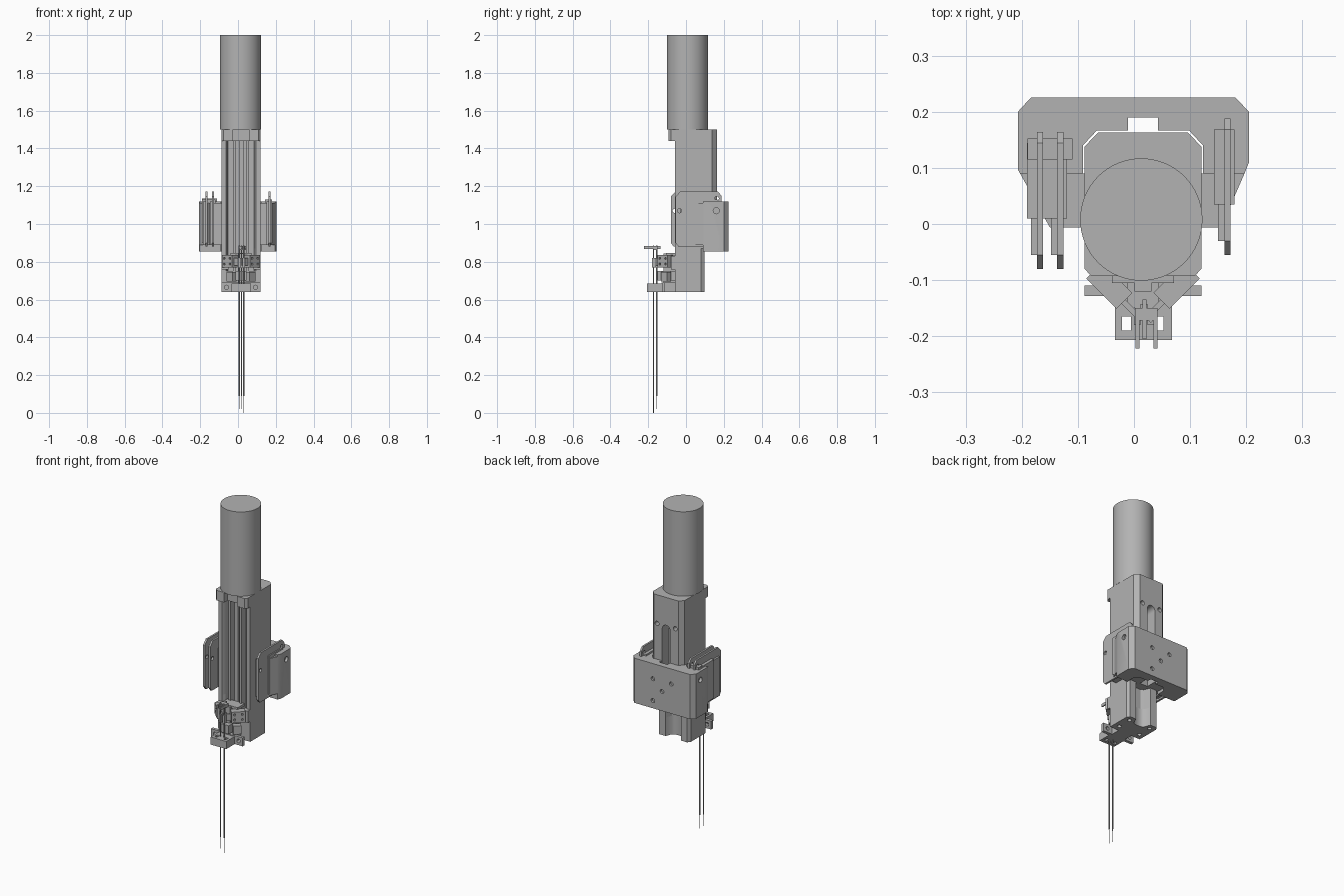
import bpy, bmesh, math
from mathutils import Vector, Matrix

cube = bpy.data.objects.get("Cube")
if cube:
    bpy.data.objects.remove(cube, do_unlink=True)

grey = bpy.data.materials.new("machined_grey")
grey.use_nodes = True
COL = (0.45, 0.45, 0.45, 1)
grey.diffuse_color = COL
grey.node_tree.nodes["Principled BSDF"].inputs["Base Color"].default_value = COL
CX = 0.016  # centre line of the column


def finish(name, bm):
    bmesh.ops.recalc_face_normals(bm, faces=bm.faces)
    me = bpy.data.meshes.new(name)
    bm.to_mesh(me)
    bm.free()
    me.materials.append(grey)
    ob = bpy.data.objects.new(name, me)
    bpy.context.collection.objects.link(ob)
    return ob


def prism(name, pts, lo, hi, axis="z"):
    """Extrude an outline along z (x, y points) or along x (y, z points)."""
    bm = bmesh.new()
    put = (lambda a, b: (a, b, lo)) if axis == "z" else (lambda a, b: (lo, a, b))
    face = bm.faces.new([bm.verts.new(put(a, b)) for a, b in pts])
    ext = bmesh.ops.extrude_face_region(bm, geom=[face])
    move = Vector((0, 0, hi - lo)) if axis == "z" else Vector((hi - lo, 0, 0))
    bmesh.ops.translate(bm, vec=move, verts=[v for v in ext["geom"] if isinstance(v, bmesh.types.BMVert)])
    return finish(name, bm)


def box(name, x0, x1, y0, y1, z0, z1):
    return prism(name, [(x0, y0), (x1, y0), (x1, y1), (x0, y1)], z0, z1)


def rod(name, p, q, r, sides=16, r2=None):
    p, q = Vector(p), Vector(q)
    bm = bmesh.new()
    turn = (q - p).to_track_quat("Z", "Y").to_matrix().to_4x4()
    bmesh.ops.create_cone(bm, cap_ends=True, segments=sides, radius1=r,
                          radius2=r if r2 is None else r2, depth=(q - p).length,
                          matrix=Matrix.Translation((p + q) / 2) @ turn)
    ob = finish(name, bm)
    smooth(ob)
    return ob


def smooth(ob):
    bpy.ops.object.select_all(action="DESELECT")
    ob.select_set(True)
    bpy.context.view_layer.objects.active = ob
    bpy.ops.object.shade_smooth_by_angle(angle=math.radians(35))


def cut(ob, cutters):
    for c in cutters:
        c.hide_render = True
        mod = ob.modifiers.new("cut", "BOOLEAN")
        mod.operation, mod.solver, mod.object = "DIFFERENCE", "EXACT", c
    bpy.context.view_layer.update()
    me = bpy.data.meshes.new_from_object(ob.evaluated_get(bpy.context.evaluated_depsgraph_get()))
    ob.modifiers.clear()
    ob.data = me
    for c in cutters:
        bpy.data.objects.remove(c, do_unlink=True)
    smooth(ob)


def sym(half):
    """Mirror half an outline, given as offsets from the centre line."""
    return [(CX + a, b) for a, b in half] + [(CX - a, b) for a, b in reversed(half)]


# Motor and the collar under it
rod("motor", (CX - 0.003, 0.008, 1.5), (CX - 0.003, 0.008, 2.0), 0.109, 64)
prism("collar", sym([(0.042, -0.06), (0.042, -0.093), (0.092, -0.093), (0.104, -0.08),
                     (0.104, 0.138), (0.08, 0.163)]), 1.44, 1.5)

# Column with open front channels, ribs and a rear slot
front = [(0.012, -0.04), (0.012, 0.0), (0.03, 0.0), (0.03, -0.05), (0.042, -0.05),
         (0.042, -0.01), (0.07, -0.01), (0.07, -0.04), (0.08, -0.057), (0.104, -0.057)]
column = prism("column", sym(front + [(0.104, 0.138), (0.08, 0.163)]), 0.87, 1.44)
cut(column, [box("slot_cutter", CX - 0.026, CX + 0.026, 0.1, 0.2, 0.8, 1.31),
             rod("slot_end_cutter", (CX, 0.1, 1.309), (CX, 0.2, 1.309), 0.026, 24),
             rod("hole_cutter", (CX - 0.06, 0.12, 1.33), (CX - 0.06, 0.2, 1.33), 0.013),
             rod("hole_cutter", (CX + 0.06, 0.12, 1.33), (CX + 0.06, 0.2, 1.33), 0.013)])

# Lower column with a rear groove, and its closed foot
rear = [(0.104, 0.08), (0.092, 0.097), (0.05, 0.097), (0.035, 0.06), (0.02, 0.05)]
prism("lower_column", sym(front + rear), 0.75, 0.87)
foot = prism("column_foot", sym([(0.104, -0.057)] + rear), 0.64, 0.75)
cut(foot, [rod("hole_cutter", (CX + s * 0.07, y, 0.6), (CX + s * 0.07, y, 0.68), 0.012)
           for s in (-1, 1) for y in (-0.02, 0.065)])

# Bracket: rear wall wrapped round the column, and two forward arms
bracket = prism("bracket_back", [(-0.207, 0.097), (-0.207, 0.2), (-0.184, 0.225), (0.181, 0.225),
                                 (0.205, 0.2), (0.205, 0.11), (0.197, 0.09), (0.123, 0.09),
                                 (0.123, 0.14), (0.098, 0.167), (0.043, 0.167), (0.043, 0.19),
                                 (-0.011, 0.19), (-0.011, 0.167), (-0.066, 0.167),
                                 (-0.091, 0.14), (-0.091, 0.09), (-0.203, 0.09)], 0.855, 1.12)
holes = [(-0.06, 1.03), (0.06, 1.03), (0.0, 0.97), (0.06, 0.9)]
cut(bracket, [rod("hole_cutter", (x, 0.212, z), (x, 0.25, z), 0.012) for x, z in holes]
    + [rod("hole_cutter", (s * 0.19, 0.16, 1.07), (s * 0.25, 0.16, 1.07), 0.016) for s in (-1, 1)])
prism("right_arm", [(-0.203, 0.09), (-0.15, -0.006), (-0.088, -0.006), (-0.088, 0.09)], 0.89, 1.11)
prism("left_arm", [(0.197, 0.09), (0.155, -0.006), (0.12, -0.006), (0.12, 0.09)], 0.89, 1.11)


# Guide plates: a chamfered thin plate with a shorter backing plate beside it
def guide(name, x, y0, y1):
    outline = [(y0, 0.9), (y0 + 0.015, 0.88), (y1 - 0.09, 0.88), (y1 - 0.09, 0.895), (y1, 0.895),
               (y1, 1.15), (y1 - 0.02, 1.172), (y0 + 0.025, 1.172), (y0, 1.145)]
    plate = prism(name, outline, x, x + 0.011, "x")
    cut(plate, [rod("hole_cutter", (x - 0.1, y, z), (x + 0.1, y, z), 0.011)
                for y, z in ((y0 + 0.02, 1.07), (y1 - 0.025, 1.135))])
    box(name + "_backing", x - 0.011, x, y0 + 0.025, y1 - 0.012, 0.89, 1.12)
    box(name + "_rail", x - 0.018, x + 0.018, y0 + 0.09, y1 - 0.02, 0.9, 1.13)


guide("outer_right_guide", -0.173, -0.08, 0.164)
guide("inner_right_guide", -0.137, -0.08, 0.164)
guide("left_guide", 0.161, -0.055, 0.188)
box("right_guide_bar", -0.19, -0.11, 0.115, 0.152, 0.9, 1.135)

# Front base block with a forked nose
box("base_block", CX - 0.045, CX + 0.045, -0.13, -0.055, 0.64, 0.69)
bar = box("base_bar", CX - 0.104, CX + 0.104, -0.128, -0.11, 0.64, 0.69)
cut(bar, [rod("hole_cutter", (CX + s * 0.077, -0.2, 0.665), (CX + s * 0.077, 0, 0.665), 0.011)
          for s in (-1, 1)])
nose = box("base_nose", CX - 0.05, CX + 0.052, -0.207, -0.125, 0.64, 0.685)
cut(nose, [box("slot_cutter", CX + s * 0.029 - 0.008, CX + s * 0.029 + 0.008, -0.19, -0.165, 0.6, 0.7)
           for s in (-1, 1)])
box("middle_block", CX - 0.028, CX + 0.028, -0.15, -0.055, 0.7, 0.75)
box("middle_post", CX - 0.015, CX + 0.015, -0.12, -0.04, 0.685, 0.845)
box("post_cap", CX - 0.055, CX + 0.055, -0.105, -0.04, 0.832, 0.847)

# Angled holders with fingers reaching to the needles
for s, side in ((-1, "right"), (1, "left")):
    def holder(name, along, across, cx, cy, z0, z1):
        ob = box(name, -along, along, -across, across, z0, z1)
        ob.data.transform(Matrix.Translation((CX + s * cx, cy, 0)) @ Matrix.Rotation(s * math.pi / 4, 4, "Z"))
        return ob
    block = holder(side + "_holder", 0.038, 0.02, 0.06, -0.11, 0.77, 0.835)
    d = Vector((s * 0.7, -0.7, 0))
    mid = Vector((CX + s * 0.06, -0.11, 0.8))
    cut(block, [rod("hole_cutter", mid + k * Vector((0.015, s * 0.015, 0)) + Vector((0, 0, h)),
                    mid + k * Vector((0.015, s * 0.015, 0)) + Vector((0, 0, h)) + d * 0.1, 0.006, 10)
                for k in (-1, 1) for h in (-0.012, 0.018)])
    holder(side + "_lower_holder", 0.022, 0.016, 0.05, -0.105, 0.695, 0.745)
    holder(side + "_finger", 0.032, 0.005, 0.028, -0.145, 0.78, 0.82)
    box(side + "_side_mount", CX + s * 0.085 - 0.019, CX + s * 0.085 + 0.019, -0.08, -0.05, 0.76, 0.83)

# Needles, their tubes, and top clips
for name, x, y, tip in (("right_needle", 0.006, -0.172, 0.02), ("middle_needle", CX + 0.002, -0.155, 0.02),
                        ("left_needle", 0.03, -0.172, 0.0)):
    rod(name + "_tube", (x, y, 0.09), (x, y, 0.885), 0.0035, 10)
    rod(name, (x, y, tip), (x, y, 0.1), 0.0015, 8)
    box(name + "_collar", x - 0.006, x + 0.006, y - 0.008, y + 0.012, 0.77, 0.82)
for name, x, y in (("right_clip", 0.006, -0.222), ("left_clip", 0.038, -0.222), ("middle_clip", 0.019, -0.205)):
    box(name, x - 0.0035, x + 0.0035, y, y + 0.07, 0.867, 0.884)
box("clip_bridge", 0.002, 0.042, -0.172, -0.15, 0.862, 0.884)
